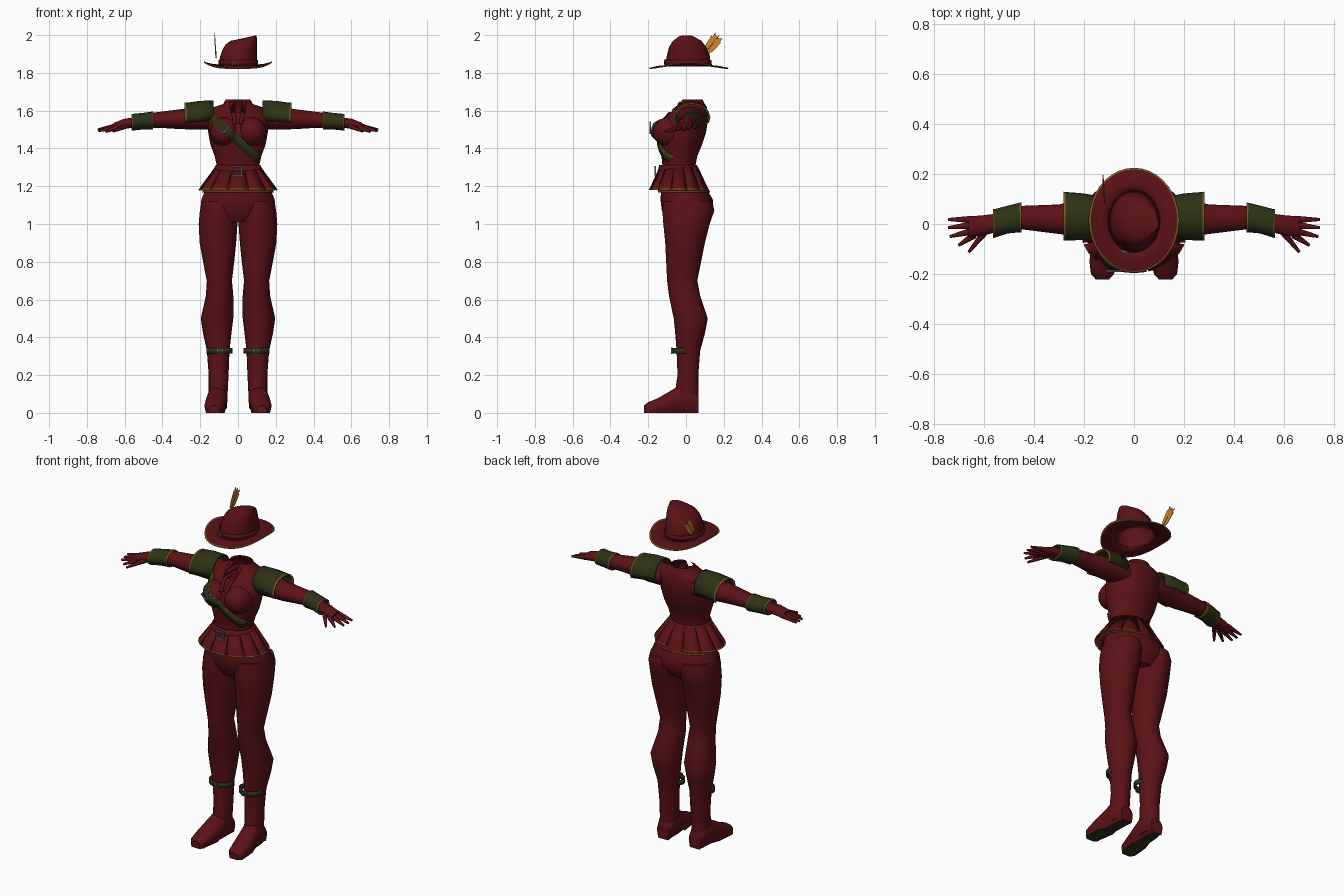
import bpy, bmesh
from math import sin, cos, pi, radians
from mathutils import Vector, Matrix
from mathutils.bvhtree import BVHTree

cube = bpy.data.objects.get("Cube")
if cube:
    bpy.data.objects.remove(cube, do_unlink=True)


def material(name, colour):
    mat = bpy.data.materials.new(name)
    mat.use_nodes = True
    mat.diffuse_color = (*colour, 1)
    mat.node_tree.nodes["Principled BSDF"].inputs["Base Color"].default_value = (*colour, 1)
    return mat


RED = material("dark red cloth", (0.105, 0.006, 0.008))
GREEN = material("dark green leather", (0.028, 0.032, 0.008))
GOLD = material("gold trim", (0.22, 0.11, 0.015))
STEEL = material("grey steel", (0.15, 0.17, 0.17))
ORANGE = material("orange feather", (0.62, 0.24, 0.02))


def finish(name, bm, mats, mirror=False, thickness=0, smooth=True):
    """Turn a bmesh into a named object with optional thickness and mirroring."""
    bmesh.ops.recalc_face_normals(bm, faces=bm.faces)
    mesh = bpy.data.meshes.new(name)
    bm.to_mesh(mesh)
    bm.free()
    for mat in mats:
        mesh.materials.append(mat)
    obj = bpy.data.objects.new(name, mesh)
    bpy.context.collection.objects.link(obj)
    if thickness:
        solid = obj.modifiers.new("Thickness", "SOLIDIFY")
        solid.thickness = thickness
        solid.offset = 0
    if mirror:
        obj.modifiers.new("Mirror", "MIRROR")
    if smooth:
        bpy.ops.object.select_all(action="DESELECT")
        obj.select_set(True)
        bpy.context.view_layer.objects.active = obj
        bpy.ops.object.shade_smooth_by_angle(angle=radians(45))
    return obj


def loft(rings, axis="Z", segments=20, caps=True, trim_rows=()):
    """Skin oval rings given as (position, low a, high a, low b, high b)."""
    bm = bmesh.new()
    rows = []
    for t, a0, a1, b0, b1 in rings:
        row = []
        for i in range(segments):
            angle = 2 * pi * i / segments
            a = (a0 + a1) / 2 + (a1 - a0) / 2 * cos(angle)
            b = (b0 + b1) / 2 + (b1 - b0) / 2 * sin(angle)
            place = {"X": (t, a, b), "Y": (a, t, b), "Z": (a, b, t)}[axis]
            row.append(bm.verts.new(place))
        rows.append(row)
    for r, (low, high) in enumerate(zip(rows, rows[1:])):
        for i in range(segments):
            j = (i + 1) % segments
            face = bm.faces.new((low[i], low[j], high[j], high[i]))
            face.material_index = int(r in trim_rows)
    if caps:
        bm.faces.new(rows[0])
        bm.faces.new(rows[-1])
    return bm


def remove_faces(bm, rule):
    doomed = [f for f in bm.faces if rule(f.calc_center_median())]
    bmesh.ops.delete(bm, geom=doomed, context="FACES")


# Torso with an open, notched neck
torso_rings = [(z, -w, w, front, back) for z, w, front, back in (
    (1.24, .13, -.12, .06), (1.31, .112, -.125, .05), (1.36, .124, -.13, .06),
    (1.42, .146, -.14, .085), (1.48, .157, -.15, .105), (1.54, .163, -.13, .115),
    (1.59, .16, -.085, .115), (1.62, .125, -.055, .11), (1.635, .078, -.04, .1),
    (1.658, .066, -.02, .088))]
bm = loft(torso_rings, segments=24, caps=False)
remove_faces(bm, lambda c: c.z > 1.6 and abs(c.x) < .026 and c.y < 0)
torso = finish("torso", bm, [RED])

bm = bmesh.new()
bmesh.ops.create_uvsphere(bm, u_segments=20, v_segments=12, radius=1,
                          matrix=Matrix.LocRotScale(Vector((.072, -.09, 1.487)), None,
                                                    Vector((.078, .086, .078))))
bust = finish("bust", bm, [RED], mirror=True)

# Hips and legs
finish("hips", loft([(z, -w, w, front, back) for z, w, front, back in (
    (1.29, .115, -.125, .05), (1.2, .165, -.13, .1), (1.13, .194, -.135, .142),
    (1.07, .2, -.128, .145), (1.01, .12, -.09, .1))], segments=24), [RED])
finish("leg", loft([
    (1.12, .01, .19, -.12, .14), (1.07, 0, .202, -.125, .15), (1, .003, .208, -.12, .125),
    (.9, .01, .203, -.11, .1), (.8, .02, .185, -.105, .08), (.7, .032, .165, -.1, .06),
    (.62, .025, .17, -.09, .075), (.5, .025, .197, -.065, .115), (.42, .035, .185, -.057, .1),
    (.33, .045, .165, -.05, .075), (.2, .05, .155, -.045, .065), (.1, .055, .155, -.06, .065),
    (.02, .06, .15, -.06, .06)]), [RED], mirror=True)

# Shoes: faces that point down are the sole
bm = loft([(.067, .065, .145, .01, .1), (.03, .055, .158, .008, .15), (-.04, .055, .165, .006, .15),
           (-.09, .06, .172, .006, .12), (-.15, .068, .178, .006, .085), (-.2, .08, .172, .008, .065),
           (-.222, .1, .152, .015, .048)], axis="Y")
for v in bm.verts:
    if v.co.z < .03:
        v.co.z = .008
bmesh.ops.recalc_face_normals(bm, faces=bm.faces)
for f in bm.faces:
    f.material_index = int(f.normal.z < -.7)
for v in bm.verts:
    v.co.z -= .008
finish("shoe", bm, [RED, GREEN], mirror=True)

# Sleeves, palms and fingers
finish("arm", loft([
    (.1, -.05, .1, 1.5, 1.62), (.2, -.05, .1, 1.5, 1.622), (.3, -.04, .078, 1.502, 1.608),
    (.38, -.03, .075, 1.507, 1.598), (.46, -.02, .072, 1.51, 1.588), (.56, -.035, .04, 1.51, 1.562),
    (.6, -.045, .035, 1.503, 1.558), (.66, -.055, .03, 1.495, 1.535)],
    axis="X", segments=16), [RED], mirror=True)
bm = bmesh.new()
for start, tip in (((.645, .018, 1.518), (.742, .018, 1.5)), ((.65, -.005, 1.518), (.742, -.015, 1.495)),
                   ((.645, -.028, 1.515), (.735, -.05, 1.493)), ((.64, -.045, 1.513), (.7, -.085, 1.488)),
                   ((.59, -.025, 1.52), (.66, -.112, 1.49))):
    start, tip = Vector(start), Vector(tip)
    turn = (tip - start).to_track_quat("Z", "Y").to_matrix().to_4x4()
    bmesh.ops.create_cone(bm, cap_ends=True, segments=8, radius1=.015, radius2=.006,
                          depth=(tip - start).length,
                          matrix=Matrix.Translation((start + tip) / 2) @ turn)
finish("fingers", bm, [RED], mirror=True)

# Shoulder guards and bracers with gold rims
bm = loft([(.13, -.05, .105, 1.5, 1.65), (.2, -.06, .118, 1.497, 1.648), (.274, -.062, .124, 1.49, 1.638),
           (.282, -.063, .125, 1.49, 1.638)], axis="X", segments=16, caps=False, trim_rows=(2,))
remove_faces(bm, lambda c: c.z < 1.54)
finish("shoulder_guard", bm, [GREEN, GOLD], mirror=True, thickness=.008)
finish("bracer", loft([
    (.45, -.03, .082, 1.503, 1.592), (.456, -.03, .082, 1.503, 1.592), (.505, -.035, .07, 1.503, 1.585),
    (.558, -.052, .056, 1.498, 1.58), (.564, -.052, .056, 1.498, 1.58)],
    axis="X", segments=12, caps=False, trim_rows=(0, 3)), [GREEN, GOLD], mirror=True, thickness=.006)


# Buckles: a square frame with a prong
def buckle(name, place, size, tilt=0, mirror=False, yaw=0):
    bm = bmesh.new()
    bar = size * .3
    for x, z, w, h in ((-1, 0, bar, 2 * size + bar), (1, 0, bar, 2 * size + bar),
                       (0, -1, 2 * size, bar), (0, 1, 2 * size, bar), (0, 0, size * 1.6, bar * .7)):
        bmesh.ops.create_cube(bm, size=1, matrix=Matrix.LocRotScale(
            Vector((x * size, 0, z * size)), None, Vector((w, .008, h))))
    bm.transform(Matrix.Translation(place) @ Matrix.Rotation(yaw, 4, "Z") @ Matrix.Rotation(tilt, 4, "Y"))
    return finish(name, bm, [STEEL], mirror=mirror, smooth=False)


# Ribbons laid over the front of the chest
bpy.context.view_layer.update()
graph = bpy.context.evaluated_depsgraph_get()
chest = [BVHTree.FromObject(o, graph) for o in (torso, bust)]


def chest_point(x, z, lift):
    hits = [tree.ray_cast(Vector((x, -1, z)), Vector((0, 1, 0)))[0] for tree in chest]
    hits = [h.y for h in hits if h is not None]
    return Vector((x, min(hits) - lift, z)) if hits else None


def ribbon(name, start, end, width, lift, mat, mirror=False, steps=28):
    start, end = Vector(start), Vector(end)
    side = (end - start).orthogonal().normalized() * width / 2
    bm, previous = bmesh.new(), None
    for i in range(steps + 1):
        middle = start.lerp(end, i / steps)
        pair = [chest_point(*(middle + offset), lift) for offset in (-side, side)]
        if None in pair:
            previous = None
            continue
        row = [bm.verts.new(p) for p in pair]
        if previous:
            bm.faces.new((*previous, *reversed(row)))
        previous = row
    finish(name, bm, [mat], mirror=mirror, thickness=.006)


ribbon("chest_strap_trim", (-.15, 1.575), (.115, 1.335), .044, .006, GOLD)
ribbon("chest_strap", (-.15, 1.575), (.115, 1.335), .036, .01, GREEN)
ribbon("lapel", (.036, 1.645), (.014, 1.53), .02, .006, RED, mirror=True)
buckle("chest_buckle", chest_point(-.08, 1.51, .018), .02, tilt=radians(42))

# Waistband and flared skirt panels
finish("waistband", loft([(1.265, -.135, .135, -.15, .07), (1.31, -.115, .115, -.138, .055)],
                         segments=24, caps=False), [RED], thickness=.008)
buckle("waist_buckle", (-.005, -.163, 1.28), .024)
bm = bmesh.new()
panels = 12
for p in range(panels):
    rows = []
    for height, drop, spread in ((1.3, 0, .5), (1.186, .95, .46), (1.18, 1, .46)):
        row = []
        for k in (-1, 0, 1):
            a = 2 * pi * (p + k * spread) / panels - pi / 2
            row.append(bm.verts.new(((.12 + .088 * drop) * cos(a),
                                     -.038 + (.1 + .056 * drop) * sin(a), height)))
        rows.append(row)
    for r in range(2):
        for k in range(2):
            f = bm.faces.new((rows[r][k], rows[r][k + 1], rows[r + 1][k + 1], rows[r + 1][k]))
            f.material_index = r
finish("skirt_panels", bm, [RED, GOLD], thickness=.005)
finish("tunic_hem", loft([(1.25, -.142, .142, -.14, .075), (1.172, -.186, .186, -.147, .125),
                          (1.167, -.188, .188, -.147, .126)], segments=24, caps=False, trim_rows=(1,)),
       [RED, GOLD], thickness=.004)

# Calf straps
finish("calf_strap", loft([(.315, .032, .164, -.07, .03), (.343, .032, .164, -.07, .03)], caps=False),
       [GREEN], mirror=True, thickness=.008)
buckle("calf_buckle", (.093, -.076, .329), .014, mirror=True)

# Hat: brim curled up at the sides, slanted crown, band, buckle
bm = loft([(1.838, -.098, .098, -.108, .13), (1.834, -.135, .135, -.15, .175),
           (1.825, -.174, .174, -.188, .218), (1.824, -.18, .18, -.194, .224)],
          segments=36, caps=False, trim_rows=(2,))
for v in bm.verts:
    v.co.z += .034 * (v.co.x / .18) ** 4
finish("hat_brim", bm, [RED, GOLD], thickness=.006)
bm = loft([(1.835, -.1, .1, -.11, .132), (1.89, -.096, .1, -.102, .126), (1.935, -.082, .1, -.09, .108),
           (1.962, -.066, .1, -.072, .085), (1.978, -.04, .098, -.045, .05)], segments=24)
bm.faces.ensure_lookup_table()
bmesh.ops.delete(bm, geom=[bm.faces[-2]], context="FACES_ONLY")
for v in bm.verts:
    v.co.z += .22 * v.co.x * max(0, v.co.z - 1.84) / .14
finish("hat_crown", bm, [RED])
finish("hat_band", loft([(1.842, -.103, .103, -.113, .135), (1.868, -.101, .103, -.11, .132)],
                        segments=24, caps=False), [RED], thickness=.004)
buckle("hat_buckle", (-.04, -.11, 1.858), .012, yaw=radians(-15))

# Feather: ragged flat vane on a thin quill
bm = bmesh.new()
root, tip = Vector((-.116, .085, 1.882)), Vector((-.124, .175, 1.998))
along = tip - root
across = Vector((0, along.z, -along.y)).normalized()
for sign in (-1, 1):
    for t, reach in ((.2, .022), (.36, .03), (.52, .032), (.68, .026)):
        base, top = root + along * t, root + along * (t + .2)
        corners = (base, base + across * sign * reach * .8, top + along * .12 + across * sign * reach, top)
        bm.faces.new([bm.verts.new(c) for c in corners])
finish("feather", bm, [ORANGE], thickness=.003, smooth=False)
bm = bmesh.new()
bmesh.ops.create_cone(bm, segments=6, radius1=.004, radius2=.002, depth=along.length, cap_ends=True,
                      matrix=Matrix.Translation((root + tip) / 2) @ along.to_track_quat("Z", "Y").to_matrix().to_4x4())
finish("feather_quill", bm, [GOLD])
